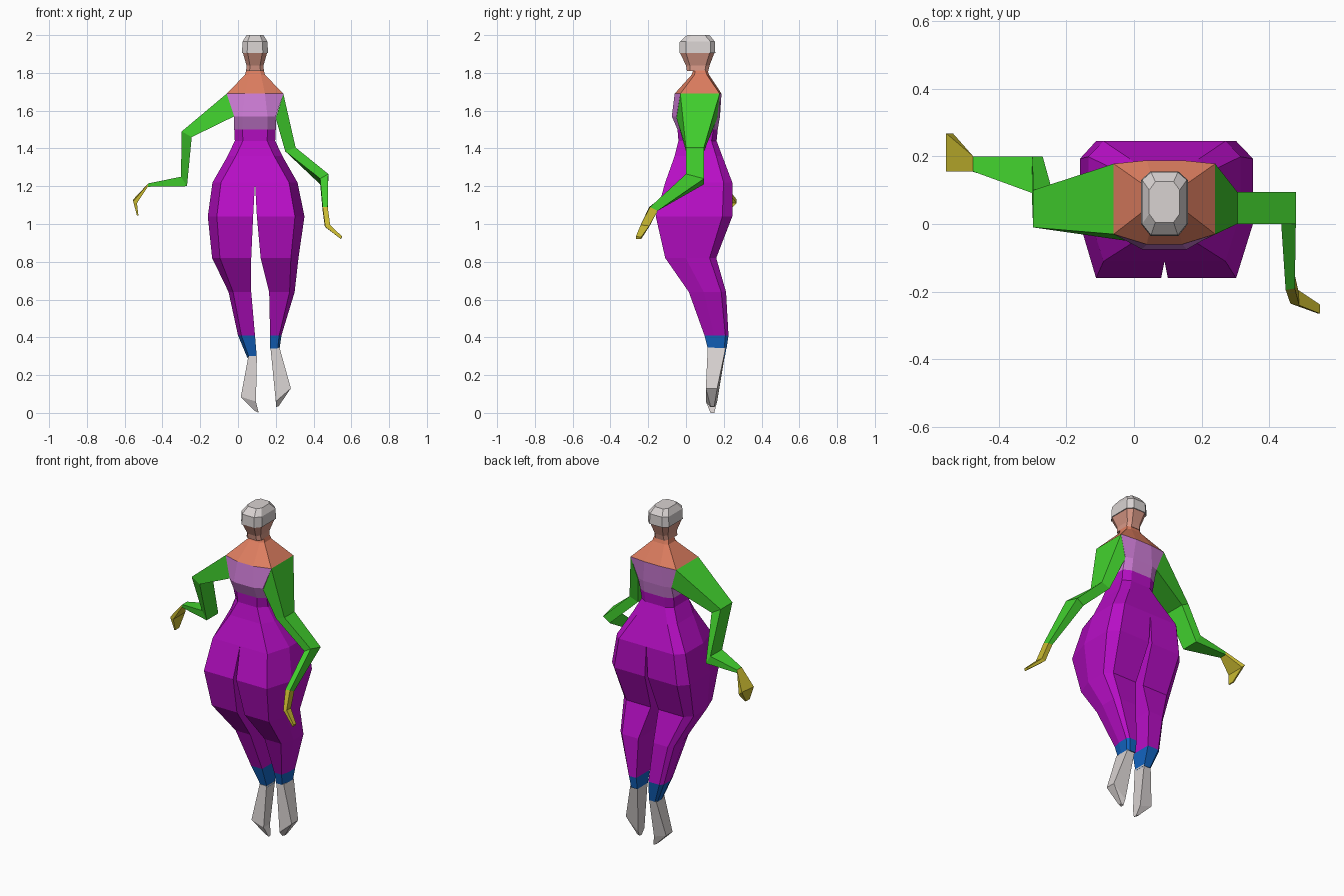
import bpy, bmesh

CX = 0.09  # body centre line


def mat(name, r, g, b):
    m = bpy.data.materials.new(name)
    lin = [(c / 255 / 12.92 if c < 11 else ((c / 255 + 0.055) / 1.055) ** 2.4) for c in (r, g, b)]
    m.diffuse_color = (*lin, 1)
    return m


PURPLE = mat("purple", 184, 14, 198)
PINK = mat("orchid", 208, 126, 216)
ORANGE = mat("orange_skin", 222, 126, 96)
FACE = mat("face_skin", 216, 152, 134)
WHITE = mat("pale_grey", 216, 210, 209)
GREEN = mat("green", 66, 210, 46)
YELLOW = mat("yellow", 200, 184, 48)
BLUE = mat("blue", 18, 100, 192)


def loft(name, rings, material, cap_start=False, cap_end=False):
    """Skin a list of equal-length rings with flat quads."""
    bm = bmesh.new()
    loops = [[bm.verts.new(p) for p in ring] for ring in rings]
    for a, b in zip(loops, loops[1:]):
        n = len(a)
        for i in range(n):
            bm.faces.new((a[i], a[(i + 1) % n], b[(i + 1) % n], b[i]))
    if cap_start:
        bm.faces.new(loops[0])
    if cap_end:
        bm.faces.new(loops[-1])
    bmesh.ops.recalc_face_normals(bm, faces=bm.faces)
    me = bpy.data.meshes.new(name)
    bm.to_mesh(me)
    bm.free()
    me.materials.append(material)
    ob = bpy.data.objects.new(name, me)
    bpy.context.collection.objects.link(ob)
    return ob


def trunk_ring(z, w, yf, sf, sb, yb, k=0.6):
    """Symmetric ring: half width, front, side front, side back, back."""
    half = [(0, yf), (k * w, yf), (w, sf), (w, sb), (k * w, yb), (0, yb)]
    pts = half + [(-x, y) for x, y in half[-2:0:-1]]
    return [(CX + x, y, z) for x, y in pts]


def leg_ring(z, xin, xout, yf, yb, k=0.8):
    """Six-sided leg section with a flat inner side."""
    xm, d = xin + k * (xout - xin), yb - yf
    return [(x, y, z) for x, y in ((xin, yf), (xm, yf), (xout, yf + 0.4 * d),
                                   (xout, yb - 0.13 * d), (xm, yb), (xin, yb))]


def box_ring(x0, x1, y0, y1, z0, z1):
    """Four-sided section sloping from z0 at x0 to z1 at x1."""
    return [(x0, y0, z0), (x1, y0, z1), (x1, y1, z1), (x0, y1, z0)]


# head: cap of hair over the face
loft("hair", [trunk_ring(2.0, 0.045, 0.005, 0.03, 0.10, 0.125),
              trunk_ring(1.965, 0.066, -0.033, 0.0, 0.13, 0.153),
              trunk_ring(1.905, 0.069, -0.035, 0.0, 0.13, 0.155)], WHITE, True, True)
loft("face", [trunk_ring(1.905, 0.064, -0.032, 0.0, 0.125, 0.15),
              trunk_ring(1.84, 0.045, 0.0, 0.02, 0.105, 0.125),
              trunk_ring(1.81, 0.047, 0.005, 0.02, 0.10, 0.118)], FACE, False, True)

# neck and shoulders, chest, waist
shoulder = trunk_ring(1.69, 0.15, -0.06, -0.03, 0.178, 0.188, 0.35)
bust = trunk_ring(1.57, 0.11, -0.075, -0.05, 0.165, 0.18)
belt = trunk_ring(1.50, 0.11, -0.045, -0.015, 0.145, 0.168)
loft("neck_and_shoulders", [trunk_ring(1.82, 0.045, 0.04, 0.05, 0.10, 0.112),
                            trunk_ring(1.79, 0.053, 0.03, 0.045, 0.11, 0.122),
                            shoulder], ORANGE)
loft("chest", [shoulder, bust, belt], PINK)
loft("waist_and_hips", [belt,
                        trunk_ring(1.44, 0.107, -0.04, 0.0, 0.135, 0.162),
                        trunk_ring(1.36, 0.145, -0.06, 0.01, 0.16, 0.192, 0.7),
                        trunk_ring(1.22, 0.225, -0.11, 0.032, 0.199, 0.245, 0.8)], PURPLE)

# trouser legs: (z, inner x, outer x, front y, back y)
legs = {
    "left": [(1.22, 0.09, -0.135, -0.11, 0.245), (1.04, 0.08, -0.16, -0.16, 0.245),
             (0.82, 0.07, -0.137, -0.11, 0.16), (0.64, 0.07, -0.05, 0.015, 0.208),
             (0.41, 0.09, 0.0, 0.098, 0.225), (0.29, 0.1, 0.05, 0.13, 0.205)],
    "right": [(1.22, 0.09, 0.315, -0.11, 0.245), (1.04, 0.10, 0.352, -0.16, 0.245),
              (0.82, 0.12, 0.32, -0.11, 0.16), (0.64, 0.165, 0.30, 0.015, 0.212),
              (0.41, 0.17, 0.23, 0.098, 0.225), (0.34, 0.17, 0.22, 0.115, 0.215)],
}
for side, rows in legs.items():
    rings = [leg_ring(*r) for r in rows]
    loft(side + "_trouser_leg", rings[:5], PURPLE)
    loft(side + "_cuff", rings[4:], BLUE, False, True)

# pointed feet
loft("left_foot", [box_ring(0.055, 0.1, 0.125, 0.205, 0.30, 0.30),
                   box_ring(0.015, 0.095, 0.105, 0.165, 0.085, 0.06),
                   box_ring(0.09, 0.11, 0.13, 0.15, 0.01, 0.0)], WHITE, True, True)
loft("right_foot", [box_ring(0.172, 0.22, 0.115, 0.21, 0.345, 0.345),
                    box_ring(0.20, 0.28, 0.105, 0.165, 0.06, 0.13),
                    box_ring(0.20, 0.215, 0.13, 0.15, 0.03, 0.035)], WHITE, True, True)

# right arm: shoulder, elbow, forearm bend, wrist
r_wrist = [(0.475, -0.19, 1.09), (0.475, -0.15, 1.07), (0.448, -0.15, 1.07), (0.448, -0.195, 1.09)]
loft("right_arm", [
    [(0.24, -0.03, 1.69), (0.24, 0.178, 1.69), (0.2, 0.165, 1.56), (0.2, -0.05, 1.56)],
    [(0.305, 0.0, 1.405), (0.305, 0.095, 1.405), (0.25, 0.095, 1.385), (0.25, 0.0, 1.385)],
    [(0.478, 0.0, 1.265), (0.478, 0.095, 1.24), (0.435, 0.095, 1.21), (0.435, 0.0, 1.24)],
    r_wrist], GREEN, True, False)
loft("right_hand", [
    r_wrist,
    [(0.488, -0.24, 0.995), (0.485, -0.195, 0.99), (0.46, -0.195, 0.985), (0.462, -0.235, 0.985)],
    [(0.55, -0.265, 0.935), (0.55, -0.238, 0.93), (0.545, -0.238, 0.92), (0.545, -0.265, 0.92)]],
    YELLOW, False, True)

# left arm: raised elbow, forearm reaching out and back
l_wrist = [(-0.475, 0.155, 1.215), (-0.475, 0.2, 1.215), (-0.478, 0.2, 1.197), (-0.478, 0.155, 1.197)]
loft("left_arm", [
    [(-0.06, -0.03, 1.69), (-0.06, 0.178, 1.69), (-0.02, 0.165, 1.57), (-0.02, -0.05, 1.57)],
    [(-0.298, -0.01, 1.49), (-0.298, 0.1, 1.49), (-0.245, 0.11, 1.46), (-0.245, -0.01, 1.46)],
    [(-0.302, 0.092, 1.25), (-0.30, 0.2, 1.25), (-0.27, 0.2, 1.2), (-0.27, 0.092, 1.2)],
    l_wrist], GREEN, True, False)
loft("left_hand", [
    l_wrist,
    [(-0.555, 0.155, 1.12), (-0.555, 0.268, 1.13), (-0.535, 0.268, 1.11), (-0.535, 0.155, 1.11)],
    [(-0.535, 0.165, 1.045), (-0.535, 0.2, 1.045), (-0.527, 0.2, 1.045), (-0.527, 0.165, 1.045)]],
    YELLOW, False, True)
